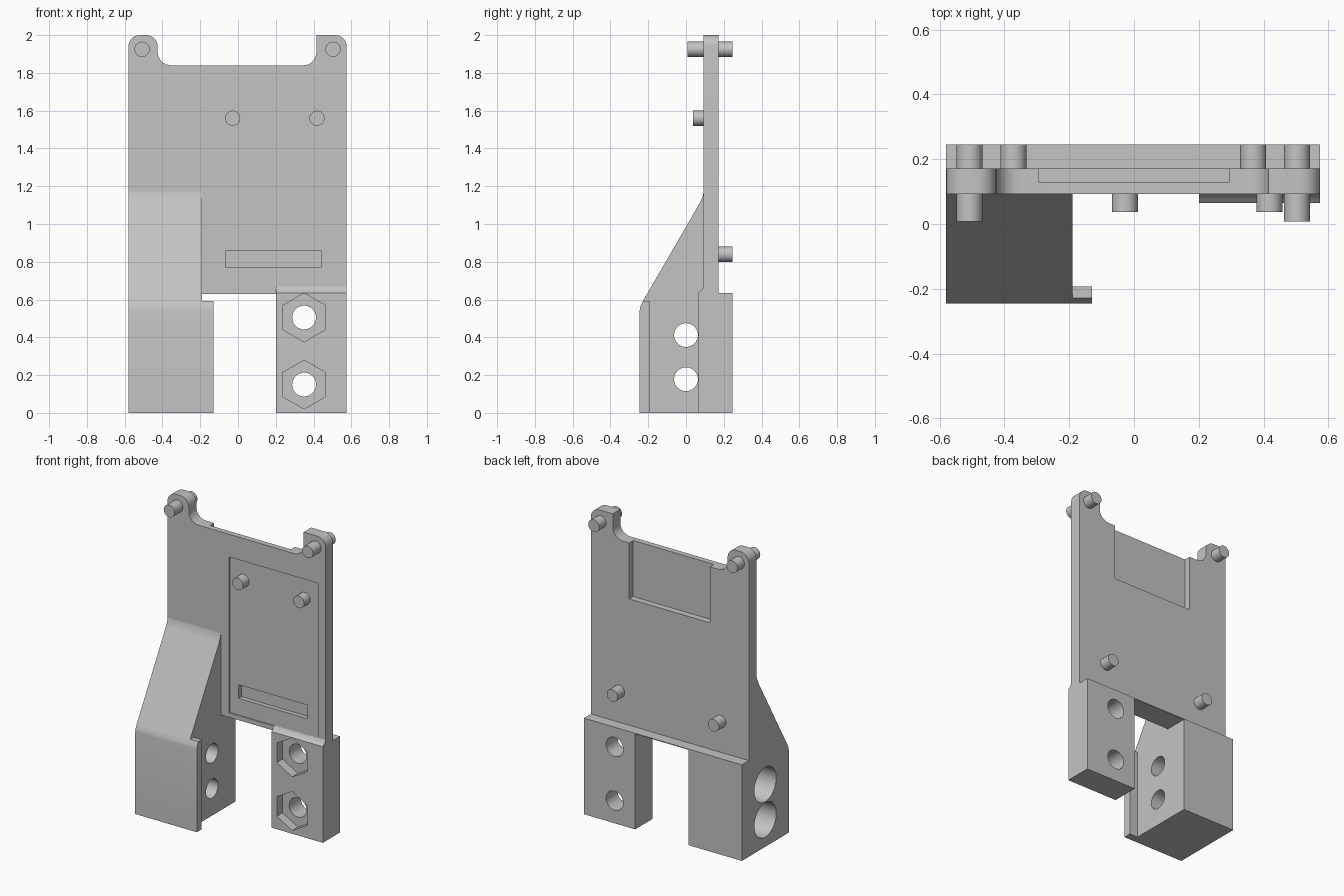
import bpy, bmesh, math
from mathutils import Vector

cube = bpy.data.objects.get("Cube")
if cube:
    bpy.data.objects.remove(cube, do_unlink=True)

GREY = (0.55, 0.55, 0.55, 1)
grey = bpy.data.materials.new("plain grey")
grey.use_nodes = True
grey.diffuse_color = GREY
grey.node_tree.nodes["Principled BSDF"].inputs["Base Color"].default_value = GREY


def prism(name, outline, axis, start, end):
    """Extrude a flat outline, (y, z) along x or (x, z) along y."""
    def place(p, t):
        return (t, p[0], p[1]) if axis == "x" else (p[0], t, p[1])
    bm = bmesh.new()
    ends = [[bm.verts.new(place(p, t)) for p in outline] for t in (start, end)]
    for ring in ends:
        bm.faces.new(ring)
    n = len(outline)
    for i in range(n):
        j = (i + 1) % n
        bm.faces.new((ends[0][i], ends[0][j], ends[1][j], ends[1][i]))
    bmesh.ops.recalc_face_normals(bm, faces=bm.faces)
    mesh = bpy.data.meshes.new(name)
    bm.to_mesh(mesh)
    bm.free()
    mesh.materials.append(grey)
    ob = bpy.data.objects.new(name, mesh)
    bpy.context.collection.objects.link(ob)
    return ob


def rect(a0, b0, a1, b1):
    return [(a0, b0), (a1, b0), (a1, b1), (a0, b1)]


def circle(a, b, r, n=40):
    return [(a + r * math.sin(2 * math.pi * i / n),
             b + r * math.cos(2 * math.pi * i / n)) for i in range(n)]


def rounded(corners, steps=8):
    """Round right-angled corners given as (a, b, radius)."""
    out = []
    for i, (a, b, r) in enumerate(corners):
        p = Vector((a, b))
        if not r:
            out.append(p)
            continue
        u = (Vector(corners[i - 1][:2]) - p).normalized() * r
        v = (Vector(corners[(i + 1) % len(corners)][:2]) - p).normalized() * r
        for k in range(steps + 1):
            t = k / steps * math.pi / 2
            out.append(p + u + v - u * math.sin(t) - v * math.cos(t))
    return out


def carve(ob, *cutters):
    """Cut each cutter out of the part, then discard the cutters."""
    for c in cutters:
        c.hide_render = True
        mod = ob.modifiers.new("cut", "BOOLEAN")
        mod.operation, mod.solver, mod.object = "DIFFERENCE", "EXACT", c
    graph = bpy.context.evaluated_depsgraph_get()
    graph.update()
    mesh = bpy.data.meshes.new_from_object(ob.evaluated_get(graph))
    ob.modifiers.clear()
    ob.data = mesh
    for c in cutters:
        bpy.data.objects.remove(c, do_unlink=True)


parts = []

# Upright plate with two ears, a faint front recess, a slot and a back pocket
outline = rounded([(-.58, .635, 0), (.575, .635, 0), (.575, 2, .06), (.415, 2, 0),
                   (.415, 1.84, .07), (-.425, 1.84, .07), (-.425, 2, .06), (-.58, 2, .06)])
plate = prism("plate", outline, "y", .093, .172)
carve(plate,
      prism("recess_cut", rect(-.13, .66, .525, 1.69), "y", 0, .1),
      prism("slot_cut", rect(-.065, .77, .44, .86), "y", 0, .13),
      prism("pocket_cut", rect(-.295, 1.47, .295, 1.95), "y", .13, .3))
parts.append(plate)

# Thin ledge joining the legs behind the plate
parts.append(prism("back_ledge", rect(-.19, .63, .2, .635), "y", .093, .245))

# Deep sloping leg with counterbored cross holes
slope = [(-.245, 0), (-.245, .545), (-.242, .562), (-.228, .592), (.075, 1.115),
         (.088, 1.145), (.093, 1.17), (.093, .635), (.245, .635), (.245, 0)]
right_leg = prism("right_leg", slope, "x", -.58, -.19)
cuts = []
for z in (.178, .412):
    cuts.append(prism("hole_cut", circle(0, z, .063), "x", -.4, 0))
    cuts.append(prism("bore_cut", circle(0, z, .114), "x", -.7, -.29))
carve(right_leg, *cuts)
parts.append(right_leg)

# Lip on the inner front edge of the sloping leg
lip = slope[:4] + [(-.193, .592), (-.193, 0)]
parts.append(prism("right_leg_lip", lip, "x", -.19, -.13))

# Shallow leg with hexagonal nut pockets and through holes
block = [(.065, 0), (.065, .635), (.076, .645), (.088, .656), (.093, .67),
         (.093, .635), (.245, .635), (.245, 0)]
left_leg = prism("left_leg", block, "x", .2, .575)
cuts = []
for z in (.15, .505):
    cuts.append(prism("hole_cut", circle(.35, z, .063), "y", 0, .4))
    cuts.append(prism("nut_cut", circle(.35, z, .129, 6), "y", 0, .125))
carve(left_leg, *cuts)
parts.append(left_leg)

# Locating pegs
for name, x, z, y0, y1 in (("right_ear_peg", -.508, 1.925, .007, .245),
                           ("left_ear_peg", .503, 1.925, .007, .245),
                           ("right_front_peg", -.028, 1.56, .037, .12),
                           ("left_front_peg", .418, 1.56, .037, .12),
                           ("right_back_peg", -.372, .84, .16, .245),
                           ("left_back_peg", .368, .84, .16, .245)):
    parts.append(prism(name, circle(x, z, .04), "y", y0, y1))

# Smooth the curved walls, keep the edges crisp
bpy.ops.object.select_all(action="DESELECT")
for ob in parts:
    ob.select_set(True)
bpy.context.view_layer.objects.active = plate
bpy.ops.object.shade_smooth_by_angle(angle=math.radians(30))
